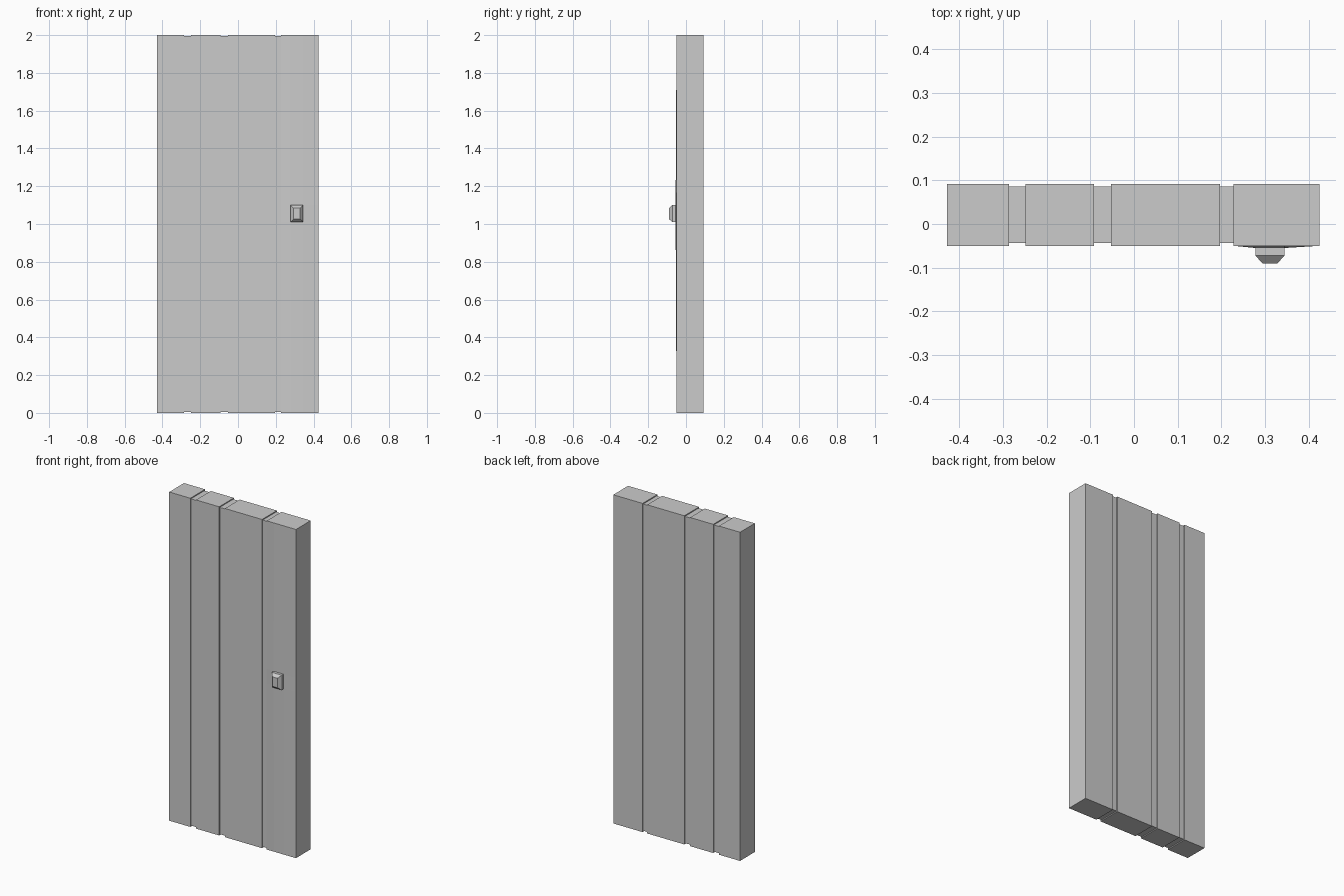
import bpy
import bmesh

if "Cube" in bpy.data.objects:
    bpy.data.objects.remove(bpy.data.objects["Cube"])


def finish(bm, name):
    bmesh.ops.recalc_face_normals(bm, faces=bm.faces)
    mesh = bpy.data.meshes.new(name)
    bm.to_mesh(mesh)
    bm.free()
    obj = bpy.data.objects.new(name, mesh)
    bpy.context.collection.objects.link(obj)
    return obj


def loft(rings):
    """Skin a row of four-cornered rings and cap both ends."""
    bm = bmesh.new()
    loops = [[bm.verts.new(co) for co in ring] for ring in rings]
    for a, b in zip(loops, loops[1:]):
        for i in range(4):
            j = (i + 1) % 4
            bm.faces.new((a[i], a[j], b[j], b[i]))
    bm.faces.new(loops[0])
    bm.faces.new(loops[-1])
    return bm


FRONT, BACK, HEIGHT, GROOVE = -0.05, 0.092, 2.0, 0.006
HX, HZ = (0.278, 0.345), (1.01, 1.10)   # handle footprint
BULGE = -0.055


def section(x, d=0.0):
    return [(x, FRONT + d, d), (x, BACK - d, d),
            (x, BACK - d, HEIGHT - d), (x, FRONT + d, HEIGHT - d)]


# Door panel: four planks of uneven width joined by shallow grooves
planks = [(-0.428, -0.286), (-0.248, -0.092), (-0.053, 0.197), (0.228, *HX, 0.425)]
rings = []
for n, xs in enumerate(planks):
    if n > 0:
        rings.append(section(xs[0], GROOVE))
    rings += [section(x) for x in xs]
    if n < len(planks) - 1:
        rings.append(section(xs[-1], GROOVE))
bm = loft(rings)

# Slight swelling of the last plank's front around the handle
for z in HZ:
    faces = [f for f in bm.faces
             if all(abs(v.co.y - FRONT) < 1e-4 and v.co.x > 0.22 for v in f.verts)]
    geom = set(faces)
    for f in faces:
        geom.update(f.edges)
        geom.update(f.verts)
    bmesh.ops.bisect_plane(bm, geom=list(geom), plane_co=(0, 0, z), plane_no=(0, 0, 1))
for v in bm.verts:
    if (abs(v.co.y - FRONT) < 1e-4 and 0.5 < v.co.z < 1.5
            and HX[0] - 0.01 < v.co.x < HX[1] + 0.01):
        v.co.y = BULGE
finish(bm, "door_panel")


# Handle: block with a chamfered front
def handle_ring(y, dx=0.0, dz=0.0):
    return [(HX[0] + dx, y, HZ[0] + dz), (HX[1] - dx, y, HZ[0] + dz),
            (HX[1] - dx, y, HZ[1] - dz), (HX[0] + dx, y, HZ[1] - dz)]


finish(loft([handle_ring(FRONT), handle_ring(-0.072),
             handle_ring(-0.09, 0.016, 0.016)]), "door_handle")
